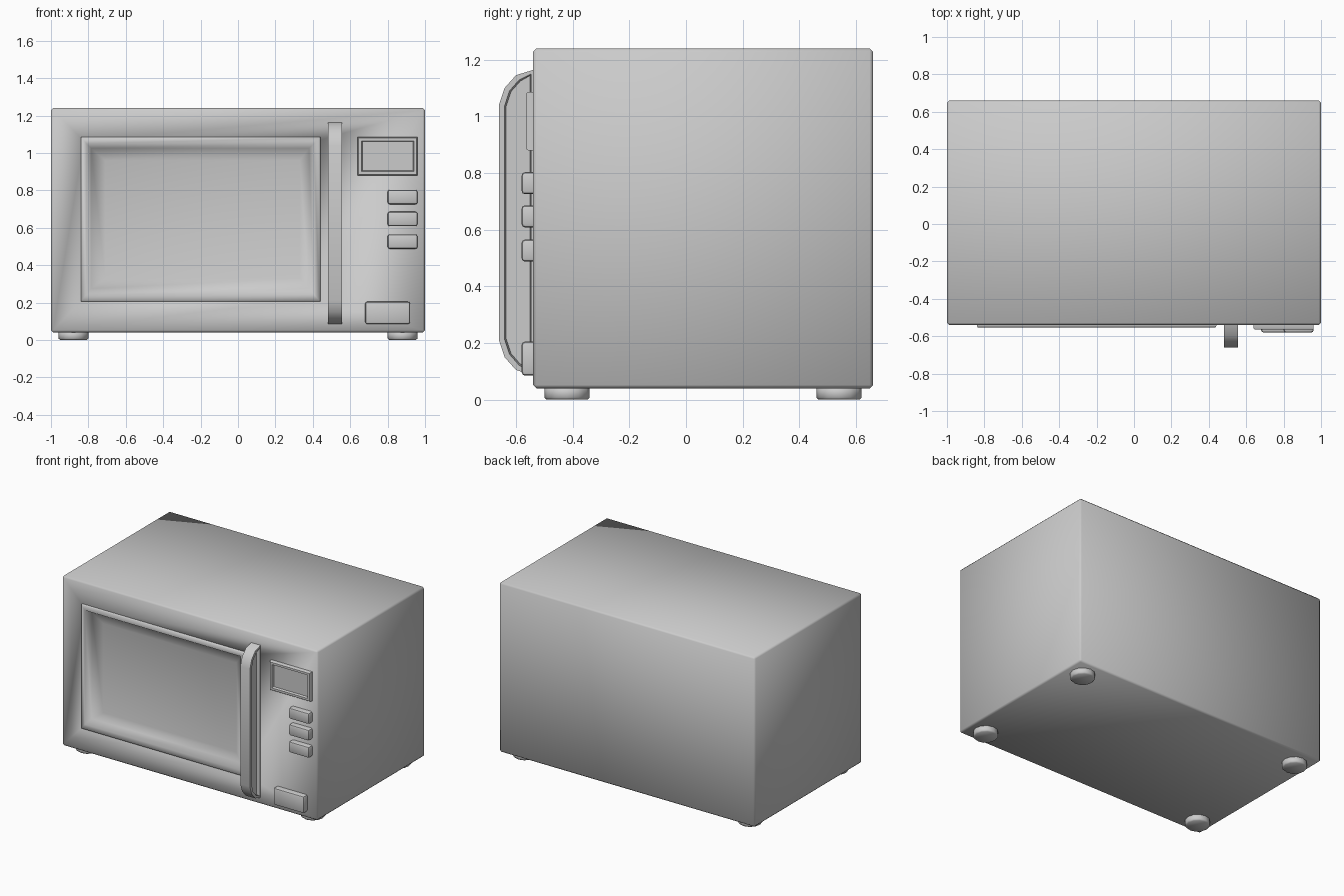
import bpy, bmesh
from mathutils import Vector

if "Cube" in bpy.data.objects:
    bpy.data.objects.remove(bpy.data.objects["Cube"])


def make_object(name, bm, angle=0.7):
    bmesh.ops.recalc_face_normals(bm, faces=bm.faces)
    mesh = bpy.data.meshes.new(name)
    bm.to_mesh(mesh)
    bm.free()
    obj = bpy.data.objects.new(name, mesh)
    bpy.context.collection.objects.link(obj)
    bpy.ops.object.select_all(action='DESELECT')
    obj.select_set(True)
    bpy.context.view_layer.objects.active = obj
    if angle:
        bpy.ops.object.shade_smooth_by_angle(angle=angle)
    else:
        bpy.ops.object.shade_smooth()
    return obj


def box(name, lo, hi, bevel=0.0, segments=1, angle=0.7):
    bm = bmesh.new()
    bmesh.ops.create_cube(bm, size=1)
    lo, hi = Vector(lo), Vector(hi)
    for v in bm.verts:
        v.co = (lo + hi) / 2 + v.co * (hi - lo)
    if bevel:
        bmesh.ops.bevel(bm, geom=bm.edges[:], offset=bevel, segments=segments,
                        profile=0.5, affect='EDGES')
    return make_object(name, bm, angle)


def ring_panel(name, rings, angle=0.7):
    """Nested rectangles (x0, x1, z0, z1, y) joined in order, both ends capped."""
    bm = bmesh.new()
    loops = [[bm.verts.new((x, y, z)) for x, z in
              ((x0, z0), (x1, z0), (x1, z1), (x0, z1))]
             for x0, x1, z0, z1, y in rings]
    for a, b in zip(loops, loops[1:]):
        for i in range(4):
            j = (i + 1) % 4
            bm.faces.new((a[i], a[j], b[j], b[i]))
    bm.faces.new(loops[0])
    bm.faces.new(loops[-1])
    return make_object(name, bm, angle)


# Cabinet with an opening for the window
cabinet = box("cabinet", (-1, -0.54, 0.04), (1, 0.66, 1.24), 0.012, angle=None)
cutter = box("window_cutter", (-0.825, -0.7, 0.225), (0.425, -0.45, 1.065))
cutter.hide_render = True
cutter.hide_set(True)
cut = cabinet.modifiers.new("window_opening", 'BOOLEAN')
cut.operation = 'DIFFERENCE'
cut.solver = 'EXACT'
cut.object = cutter

# Raised window frame with dished pane
ring_panel("window", [
    (-0.84, 0.44, 0.205, 1.085, -0.455),
    (-0.84, 0.44, 0.205, 1.085, -0.545),
    (-0.835, 0.435, 0.21, 1.08, -0.553),
    (-0.81, 0.405, 0.245, 1.05, -0.553),
    (-0.785, 0.38, 0.275, 1.025, -0.51),
    (-0.71, 0.33, 0.33, 0.96, -0.49)], angle=1.2)

# Door handle with hollowed sides
half = [(-0.535, 1.165), (-0.60, 1.145), (-0.64, 1.10), (-0.66, 1.04)]
profile = half + [(y, 1.25 - z) for y, z in reversed(half)]
bm = bmesh.new()
side = bm.faces.new([bm.verts.new((0.48, y, z)) for y, z in profile])
ext = bmesh.ops.extrude_face_region(bm, geom=[side], use_keep_orig=True)
for v in ext["geom"]:
    if isinstance(v, bmesh.types.BMVert):
        v.co.x = 0.555
bmesh.ops.recalc_face_normals(bm, faces=bm.faces)
for face in [f for f in bm.faces if len(f.verts) == len(profile)]:
    bmesh.ops.inset_region(bm, faces=[face], thickness=0.02)
    bmesh.ops.inset_region(bm, faces=[face], thickness=0.006, depth=-0.025)
make_object("door_handle", bm)

# Display with recessed screen
ring_panel("display", [
    (0.64, 0.96, 0.88, 1.085, -0.53),
    (0.64, 0.96, 0.88, 1.085, -0.558),
    (0.645, 0.955, 0.885, 1.08, -0.565),
    (0.66, 0.94, 0.90, 1.065, -0.565),
    (0.665, 0.935, 0.905, 1.06, -0.55)])

# Control buttons and door release
for i, z in enumerate((0.725, 0.608, 0.487)):
    box(f"button_{i + 1}", (0.80, -0.58, z), (0.96, -0.50, z + 0.078), 0.012, 2)
box("door_release", (0.68, -0.58, 0.085), (0.92, -0.50, 0.205), 0.012, 2)

# Feet
for x in (-0.88, 0.88):
    for y in (-0.42, 0.54):
        bm = bmesh.new()
        bmesh.ops.create_cone(bm, cap_ends=True, segments=12,
                              radius1=0.08, radius2=0.08, depth=0.05)
        bmesh.ops.translate(bm, verts=bm.verts, vec=(x, y, 0.025))
        rim = [e for e in bm.edges if all(v.co.z < 0.01 for v in e.verts)]
        bmesh.ops.bevel(bm, geom=rim, offset=0.008, segments=1, affect='EDGES')
        name = ("left" if x < 0 else "right") + ("_front" if y < 0 else "_back")
        make_object(name + "_foot", bm, angle=None)
